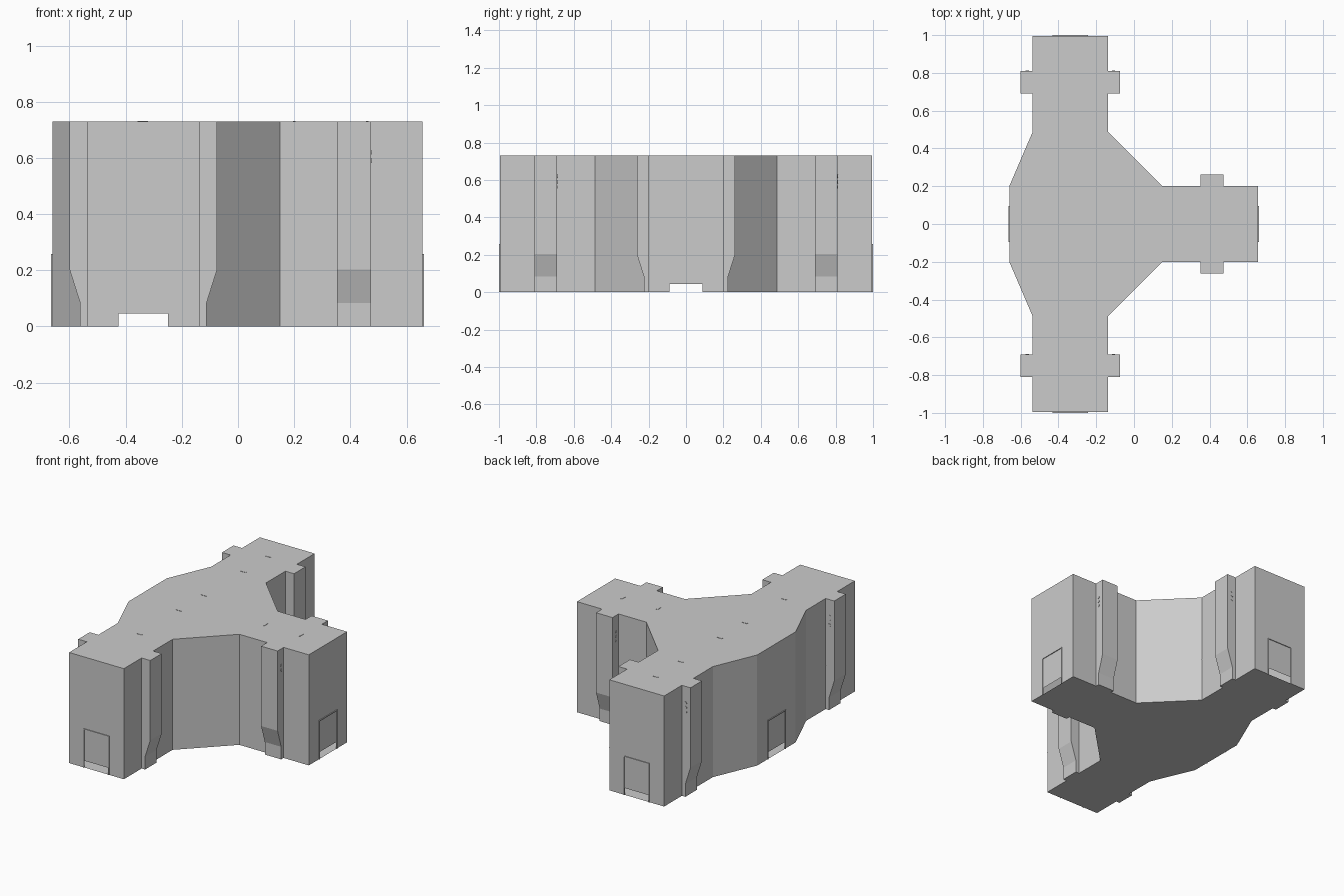
import bpy, bmesh
from mathutils import Vector

if "Cube" in bpy.data.objects:
    bpy.data.objects.remove(bpy.data.objects["Cube"])

H = 0.73                      # wall height
DOOR_HALF, DOOR_TOP, GAP = 0.094, 0.257, 0.045
PLAN = [(.657, -.2), (.657, .2), (.15, .2), (-.137, .487), (-.137, .995), (-.537, .995),
        (-.537, .487), (-.66, .2), (-.66, -.2), (-.537, -.487), (-.537, -.995),
        (-.137, -.995), (-.137, -.487), (.15, -.2)]
DOOR_EDGES = (0, 4, 7, 10)


def finish(name, bm):
    me = bpy.data.meshes.new(name)
    bm.to_mesh(me)
    bm.free()
    ob = bpy.data.objects.new(name, me)
    bpy.context.collection.objects.link(ob)
    return ob


def add_box(bm, lo, hi):
    geo = bmesh.ops.create_cube(bm, size=1)['verts']
    for v in geo:
        v.co = Vector([(a + b) / 2 + c * (b - a) for a, b, c in zip(lo, hi, v.co)])


def face(bm, pts):
    bm.faces.new([bm.verts.new(p) for p in pts])


def at(p, z):
    return (p.x, p.y, z)


# Hollow junction shell, with an open slot under each door
bm = bmesh.new()
pts = [Vector(p) for p in PLAN]
face(bm, [at(p, H) for p in pts])
face(bm, [at(p, 0) for p in reversed(pts)])
doors = []
for i, p in enumerate(pts):
    q = pts[(i + 1) % len(pts)]
    if i in DOOR_EDGES:
        mid, d = (p + q) / 2, (q - p).normalized()
        a, b = mid - d * DOOR_HALF, mid + d * DOOR_HALF
        doors.append((mid, d))
        # side strips, then wall over the slot
        face(bm, [at(p, 0), at(a, 0), at(a, H), at(p, H)])
        face(bm, [at(b, 0), at(q, 0), at(q, H), at(b, H)])
        face(bm, [at(a, GAP), at(b, GAP), at(b, H), at(a, H)])
    else:
        face(bm, [at(p, 0), at(q, 0), at(q, H), at(p, H)])
# merge and dissolve the strip seams on flat walls
bmesh.ops.remove_doubles(bm, verts=bm.verts, dist=1e-5)
finish("junction_walls", bm)

# Door frames: two posts and a lintel, standing slightly proud
bm = bmesh.new()
T, PROUD = 0.006, 0.005
for mid, d in doors:
    n = Vector((d.y, -d.x))
    for u0, u1, z0, z1 in ((-DOOR_HALF, -DOOR_HALF + T, 0, DOOR_TOP),
                           (DOOR_HALF - T, DOOR_HALF, 0, DOOR_TOP),
                           (-DOOR_HALF + T, DOOR_HALF - T, DOOR_TOP - T, DOOR_TOP)):
        c0 = mid + d * u0 - n * .002
        c1 = mid + d * u1 + n * PROUD
        add_box(bm, (min(c0.x, c1.x), min(c0.y, c1.y), z0),
                (max(c0.x, c1.x), max(c0.y, c1.y), z1))
finish("door_frames", bm)

# Buttresses: stepped profile swept along the wall
PROFILE = [(0, 0), (.025, 0), (.025, .083), (.063, .203), (.063, H), (0, H)]


def buttress(name, base, out, along, width):
    bm = bmesh.new()
    base, out, along = Vector(base), Vector(out), Vector(along)
    ring = [bm.verts.new(at(base + out * o - along * width / 2, z)) for o, z in PROFILE]
    f = bm.faces.new(ring)
    ext = bmesh.ops.extrude_face_region(bm, geom=[f])['geom']
    for v in ext:
        if isinstance(v, bmesh.types.BMVert):
            v.co += (along * width).to_3d()
    bmesh.ops.recalc_face_normals(bm, faces=bm.faces)
    finish(name, bm)


for s in (-1, 1):
    buttress("buttress_outer", (-.537, .75 * s), (-1, 0), (0, 1), .12)
    buttress("buttress_inner", (-.137, .75 * s), (1, 0), (0, 1), .12)
    buttress("buttress_branch", (.413, .2 * s), (0, s), (1, 0), .12)

# Round indicator lamps on the buttress sides
bm = bmesh.new()


def lamps(x, y, axis, count=3):
    rot = Vector((0, 0, 1)).rotation_difference(Vector(axis)).to_matrix()
    for k in range(count):
        vs = bmesh.ops.create_cone(bm, cap_ends=True, segments=10, radius1=.009,
                                   radius2=.009, depth=.004)['verts']
        for v in vs:
            v.co = rot @ v.co + Vector((x, y, .62 - .029 * k))


for x in (-.565, -.109):
    for y in (.81, -.69):
        lamps(x, y, (0, 1, 0))
lamps(.473, .223, (1, 0, 0))
lamps(.353, .223, (1, 0, 0))
lamps(.473, -.223, (1, 0, 0), 2)
finish("indicator_lamps", bm)

# Thin cable strips along the walls
bm = bmesh.new()
for path in ([(-.66, 0), (-.66, -.2), (-.537, -.487), (-.537, -.995)],
             [(-.335, -.995), (-.137, -.995)],
             [(-.137, -.487), (.15, -.2), (.657, -.2)],
             [(-.137, .487), (-.137, .995)]):
    for p, q in zip(path, path[1:]):
        p, q = Vector(p), Vector(q)
        d = (q - p).normalized()
        n = Vector((d.y, -d.x))
        if path[0] == (-.66, 0) or path[0][1] < 0:
            side = n
        else:
            side = n
        if path[0] == (-.66, 0):
            side = n if n.x < 0 else -n
        o = side * .001
        face(bm, [at(p + o, .283), at(q + o, .283), at(q + o, .287), at(p + o, .287)])
bmesh.ops.recalc_face_normals(bm, faces=bm.faces)
finish("cable_strips", bm)

# Small roof slots
bm = bmesh.new()
for y in (.8, .54, .13, -.13, -.54):
    add_box(bm, (-.357, y - .005, H - .003), (-.32, y + .005, H + .002))
for x in (.2, .46):
    add_box(bm, (x - .005, -.018, H - .003), (x + .005, .018, H + .002))
finish("roof_slots", bm)
